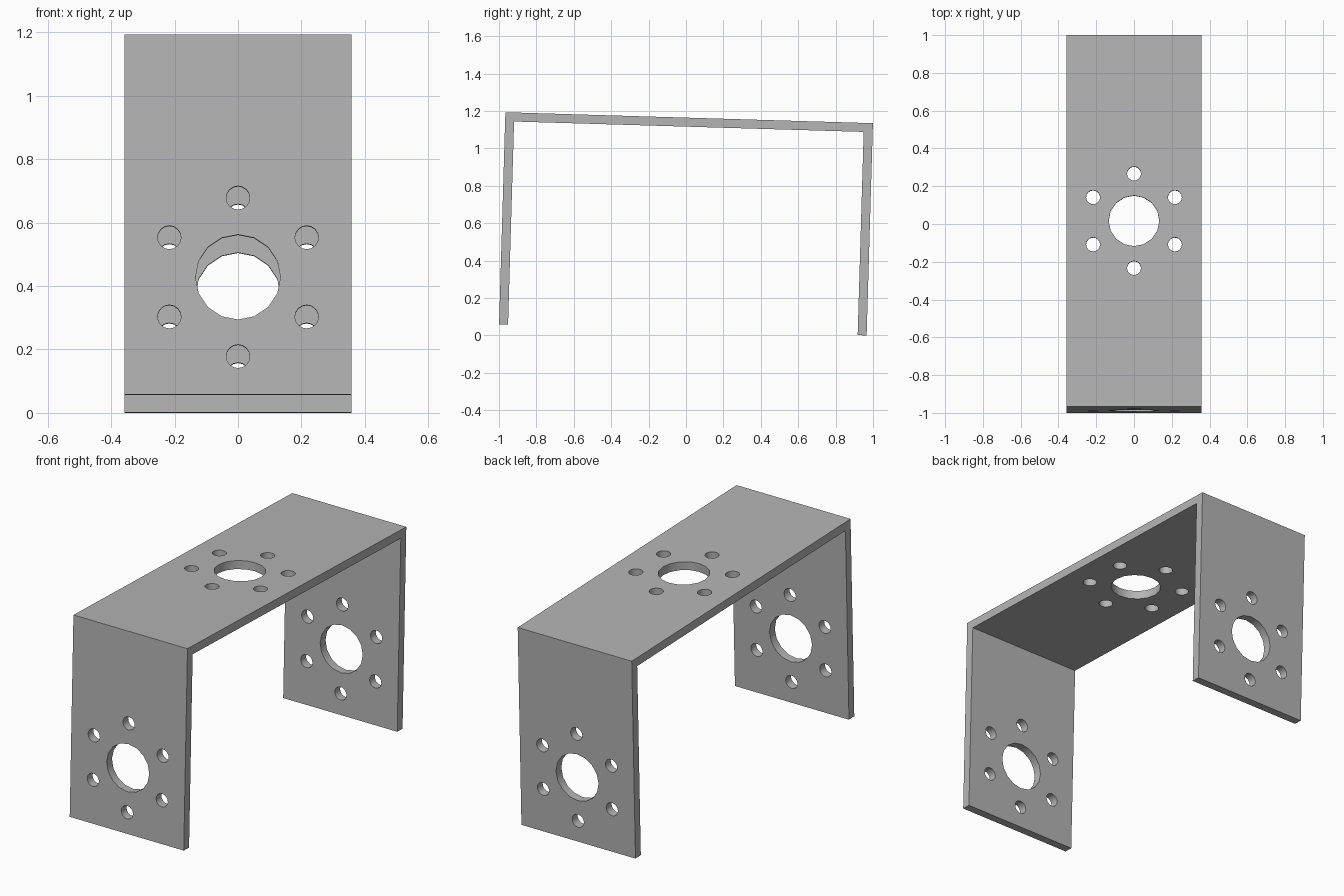
import bpy
import bmesh
import math
from mathutils import Matrix, Vector

cube = bpy.data.objects.get("Cube")
if cube:
    bpy.data.objects.remove(cube, do_unlink=True)

WIDTH, LENGTH, HEIGHT, THICK = 0.717, 1.966, 1.135, 0.048
HUB_R, BOLT_R, BOLT_CIRCLE = 0.134, 0.037, 0.25
HUB_FROM_END = 0.37
TILT = math.radians(-1.7)

metal = bpy.data.materials.new("grey metal")
metal.use_nodes = True
colour = (0.46, 0.46, 0.46, 1)
metal.diffuse_color = colour
metal.node_tree.nodes["Principled BSDF"].inputs["Base Color"].default_value = colour


def make_object(name, bm):
    bmesh.ops.recalc_face_normals(bm, faces=bm.faces)
    mesh = bpy.data.meshes.new(name)
    bm.to_mesh(mesh)
    bm.free()
    obj = bpy.data.objects.new(name, mesh)
    bpy.context.collection.objects.link(obj)
    mesh.materials.append(metal)
    return obj


def add_hole(bm, frame, x, y, radius):
    bmesh.ops.create_cone(bm, cap_ends=True, segments=16, radius1=radius, radius2=radius,
                          depth=THICK * 4, matrix=frame @ Matrix.Translation((x, y, 0)))


def add_hole_pattern(bm, frame):
    """Central hub hole with a ring of six bolt holes."""
    add_hole(bm, frame, 0, 0, HUB_R)
    for i in range(6):
        a = math.radians(90 + 60 * i)
        add_hole(bm, frame, BOLT_CIRCLE * math.cos(a), BOLT_CIRCLE * math.sin(a), BOLT_R)


# Bracket: U-shaped profile extruded across the width
half, inner = LENGTH / 2, LENGTH / 2 - THICK
profile = [(-half, 0), (-half, HEIGHT), (half, HEIGHT), (half, 0),
           (inner, 0), (inner, HEIGHT - THICK), (-inner, HEIGHT - THICK), (-inner, 0)]
bm = bmesh.new()
side = bm.faces.new([bm.verts.new((-WIDTH / 2, y, z)) for y, z in profile])
extruded = bmesh.ops.extrude_face_region(bm, geom=[side], use_keep_orig=True)
bmesh.ops.translate(bm, vec=(WIDTH, 0, 0),
                    verts=[v for v in extruded["geom"] if isinstance(v, bmesh.types.BMVert)])
bracket = make_object("bracket", bm)

# Hole patterns in the top plate and both legs
bm = bmesh.new()
add_hole_pattern(bm, Matrix.Translation((0, 0, HEIGHT - THICK / 2)))
upright = Matrix.Rotation(math.pi / 2, 4, "X")
for s in (-1, 1):
    add_hole_pattern(bm, Matrix.Translation((0, s * (half - THICK / 2), HUB_FROM_END)) @ upright)
cutter = make_object("hole_cutter", bm)
cutter.hide_render = True

cut = bracket.modifiers.new("holes", "BOOLEAN")
cut.operation = "DIFFERENCE"
cut.solver = "EXACT"
cut.object = cutter
bpy.ops.object.select_all(action="DESELECT")
bpy.context.view_layer.objects.active = bracket
bracket.select_set(True)
bpy.ops.object.modifier_apply(modifier=cut.name)
bpy.data.objects.remove(cutter, do_unlink=True)

# Slight forward-to-back lean, then centre and rest on the ground
mesh = bracket.data
mesh.transform(Matrix.Rotation(TILT, 4, "X"))
ys = [v.co.y for v in mesh.vertices]
zs = [v.co.z for v in mesh.vertices]
mesh.transform(Matrix.Translation(Vector((0, -(min(ys) + max(ys)) / 2, -min(zs)))))
bpy.ops.object.shade_smooth_by_angle(angle=math.radians(30))
